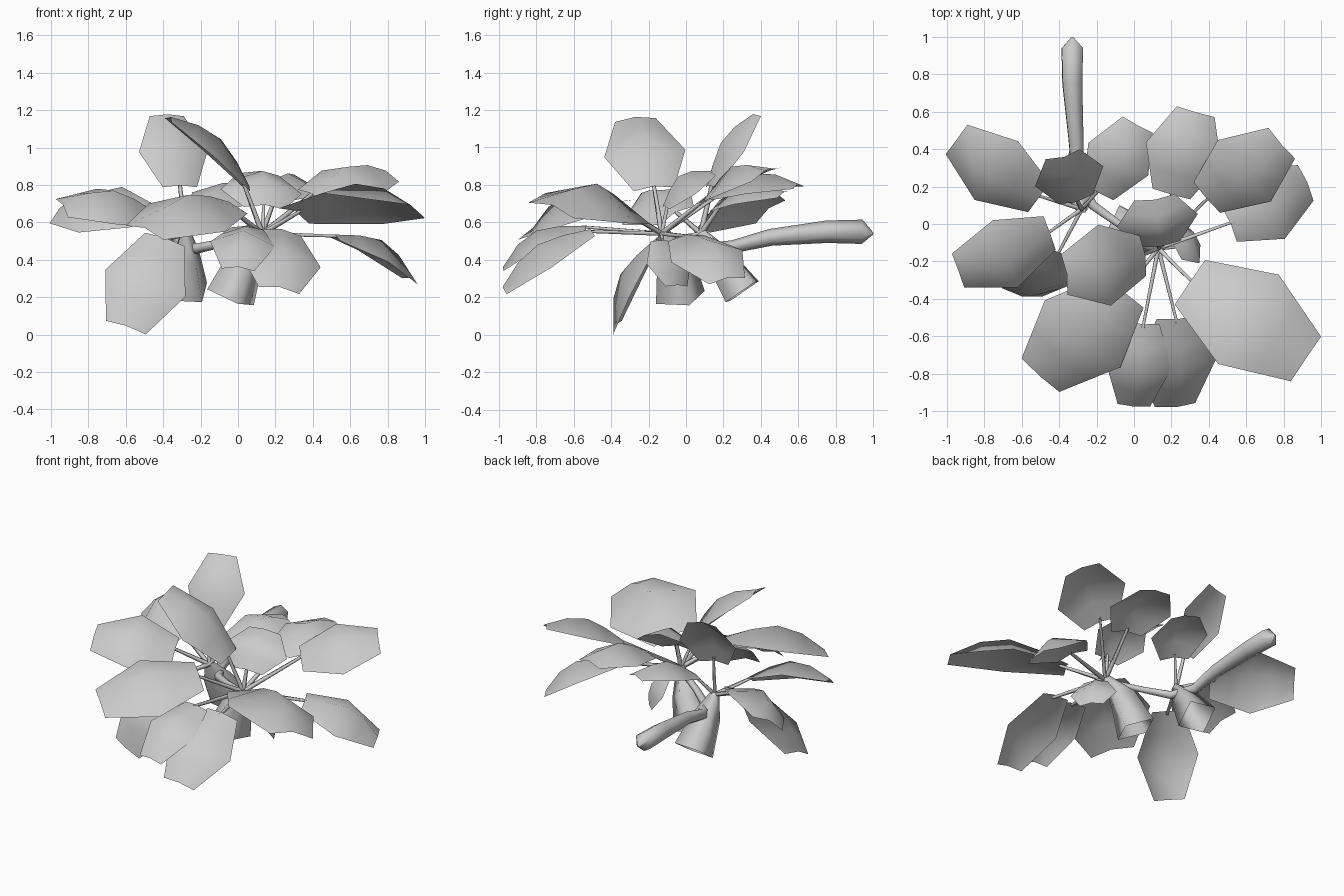
import bpy, bmesh, math
from mathutils import Vector as V, Matrix

if "Cube" in bpy.data.objects:
    bpy.data.objects.remove(bpy.data.objects["Cube"])

def material(name, rgb):
    m = bpy.data.materials.new(name)
    m.diffuse_color = (*rgb, 1)
    m.use_nodes = True
    m.node_tree.nodes["Principled BSDF"].inputs["Base Color"].default_value = m.diffuse_color
    return m

GREY = material("plant grey", (0.6, 0.6, 0.6))

def finish(name, bm):
    me = bpy.data.meshes.new(name)
    bm.to_mesh(me)
    bm.free()
    me.materials.append(GREY)
    for p in me.polygons:
        p.use_smooth = True
    ob = bpy.data.objects.new(name, me)
    bpy.context.collection.objects.link(ob)
    return ob

def tube(name, pts, radii, sides):
    """Open tube swept along a path."""
    bm = bmesh.new()
    pts = [V(p) for p in pts]
    rings = []
    for i, (p, r) in enumerate(zip(pts, radii)):
        d = (pts[min(i + 1, len(pts) - 1)] - pts[max(i - 1, 0)]).normalized()
        s = d.cross(V((0.05, 0.02, 1))).normalized()
        n = s.cross(d)
        rings.append([bm.verts.new(p + r * (s * math.cos(a) + n * math.sin(a)))
                      for a in (2 * math.pi * (k + 0.5) / sides for k in range(sides))])
    for a, b in zip(rings, rings[1:]):
        for k in range(sides):
            j = (k + 1) % sides
            bm.faces.new((a[k], a[j], b[j], b[k]))
    bmesh.ops.recalc_face_normals(bm, faces=bm.faces)
    return finish(name, bm)

def leaf(name, base, tip, width, roll, arch):
    """Six-cornered blade with straight edges and a raised, curved midrib."""
    base, tip = V(base), V(tip)
    d = (tip - base).normalized()
    s = d.cross(V((0, 0, 1))).normalized()
    s = Matrix.Rotation(math.radians(roll), 3, d) @ s
    n = s.cross(d)
    bm = bmesh.new()
    rows = []
    for t, rib in ((0, 0), (0.25, 0.65), (0.5, 1), (0.75, 0.8), (1, 0)):
        f = 1 - abs(2 * t - 1)                     # 0 at the ends, 1 in the middle
        c = base.lerp(tip, t)
        mid = c + n * (arch * rib + width * (0.04 + 0.04 * f))
        edge = c + n * (arch * f - width * (0.01 + 0.14 * f))
        half = width * (0.25 + 0.25 * f)
        rows.append([bm.verts.new(p) for p in (edge - s * half, mid, edge + s * half)])
    for a, b in zip(rows, rows[1:]):
        for k in (0, 1):
            bm.faces.new((a[k], a[k + 1], b[k + 1], b[k]))
    return finish(name, bm)

# Each leaf: base, tip, width, roll in degrees, arch height
front_leaves = [
    ((0.30, -0.31, 0.64), (0.92, -0.72, 0.67), 0.60, -16, 0.11),
    ((0.23, -0.50, 0.55), (0.22, -0.97, 0.24), 0.44, -12, 0.07),
    ((0.05, -0.53, 0.57), (0.00, -0.97, 0.35), 0.35, -5, 0.08),
    ((-0.05, -0.36, 0.69), (-0.50, -0.81, 0.55), 0.56, -16, 0.09),
    ((0.05, -0.17, 0.78), (-0.37, -0.27, 1.15), 0.44, -7, 0.07),
    ((0.14, -0.11, 0.68), (0.11, 0.14, 0.86), 0.44, 4, 0.06),
    ((0.20, 0.16, 0.73), (0.33, 0.60, 0.79), 0.42, 4, 0.07),
    ((0.39, 0.14, 0.74), (0.79, 0.43, 0.86), 0.46, 20, 0.07),
    ((0.51, 0.00, 0.52), (0.92, 0.22, 0.29), 0.42, 10, 0.08),
    ((0.21, -0.13, 0.50), (0.31, -0.05, 0.26), 0.30, 0, 0.04),
]
back_leaves = [
    ((-0.31, 0.13, 0.79), (-0.38, 0.37, 1.17), 0.38, 0, 0.05),
    ((-0.51, 0.14, 0.64), (-0.95, 0.45, 0.66), 0.46, -32, 0.09),
    ((-0.45, -0.05, 0.64), (-0.94, -0.25, 0.68), 0.43, -27, 0.09),
    ((-0.39, -0.14, 0.51), (-0.60, -0.37, 0.04), 0.46, -35, 0.07),
    ((-0.19, 0.17, 0.68), (0.02, 0.53, 0.75), 0.37, 10, 0.07),
]

# Two rosettes of stalked leaves
for side, heart, leaves in (("front", (0.13, -0.13, 0.54), front_leaves),
                            ("back", (-0.28, 0.08, 0.54), back_leaves)):
    for i, (base, tip, width, roll, arch) in enumerate(leaves, 1):
        leaf(f"{side}_leaf_{i}", base, tip, width, roll, arch)
        end = V(base).lerp(V(tip), 0.06) + V((0, 0, 0.02))
        tube(f"{side}_stalk_{i}", (heart, end), (0.016, 0.01), 4)

# Flared open stems below each rosette
tube("front_stem", ((0.13, -0.12, 0.55), (0.04, -0.06, 0.40), (-0.04, -0.03, 0.20)),
     (0.03, 0.10, 0.14), 4)
tube("back_stem", ((-0.28, 0.08, 0.55), (-0.28, 0.17, 0.42), (-0.27, 0.30, 0.23)),
     (0.03, 0.09, 0.13), 4)

# Runner joining the rosettes and trailing to the back
tube("runner", ((0.12, -0.12, 0.53), (-0.08, 0.00, 0.49), (-0.22, 0.10, 0.46),
                (-0.30, 0.25, 0.47), (-0.31, 0.45, 0.52), (-0.33, 0.75, 0.55),
                (-0.33, 0.94, 0.55), (-0.33, 1.0, 0.54)),
     (0.02, 0.022, 0.028, 0.035, 0.045, 0.06, 0.065, 0.005), 6)
